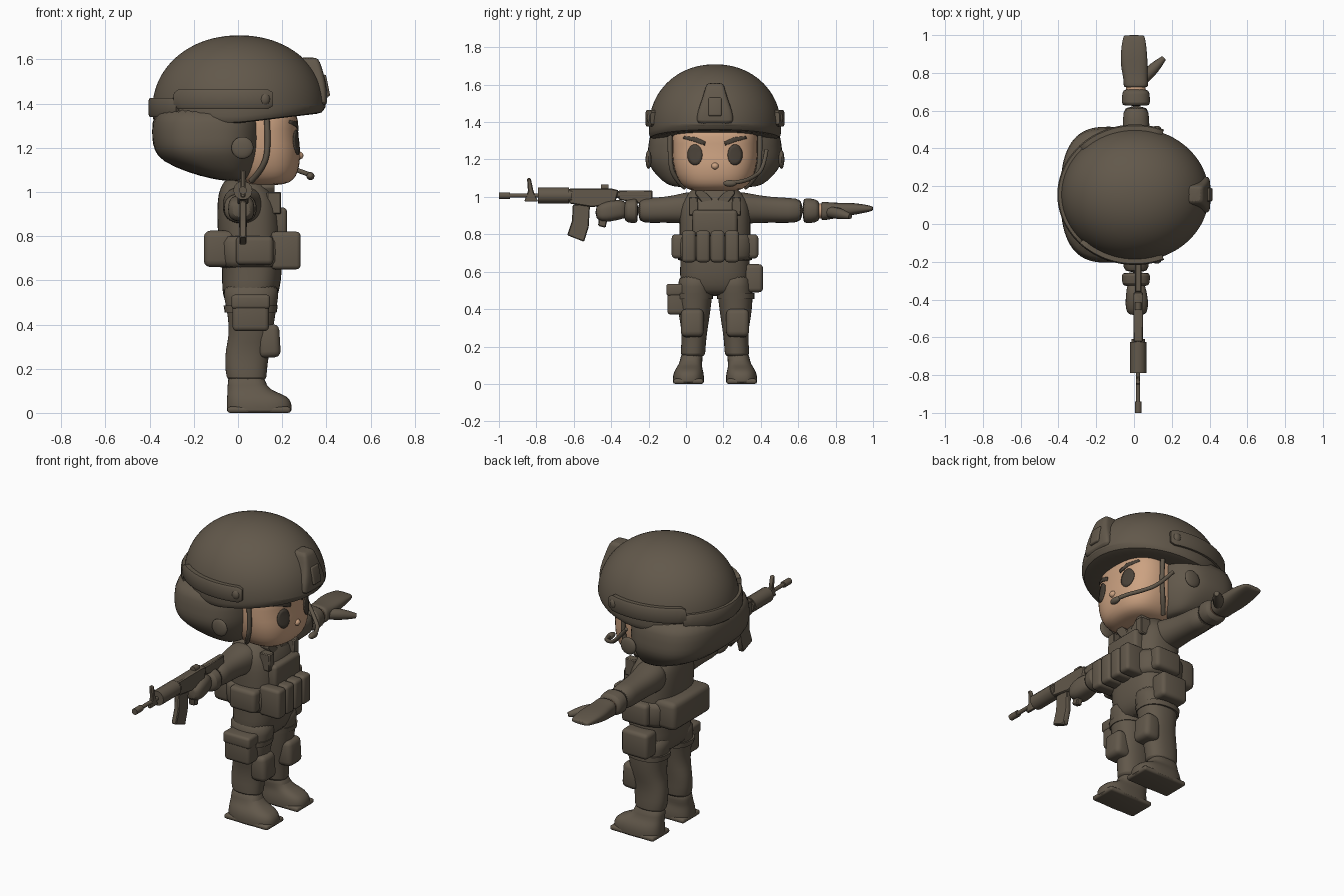
import bpy, bmesh, math
from mathutils import Vector
from mathutils.bvhtree import BVHTree

if "Cube" in bpy.data.objects:
    bpy.data.objects.remove(bpy.data.objects["Cube"])

CY = 0.155  # body centre line; the figure faces +x


def material(name, rgb):
    m = bpy.data.materials.new(name)
    m.diffuse_color = (*rgb, 1)
    m.use_nodes = True
    m.node_tree.nodes["Principled BSDF"].inputs["Base Color"].default_value = m.diffuse_color
    return m


OLIVE = material("olive_brown", (0.122, 0.098, 0.070))
SKIN = material("skin_tan", (0.60, 0.36, 0.22))
DARK = material("dark_brown", (0.068, 0.054, 0.040))


def finish(name, bm, mat=OLIVE, subsurf=0):
    bmesh.ops.recalc_face_normals(bm, faces=bm.faces)
    me = bpy.data.meshes.new(name)
    bm.to_mesh(me)
    bm.free()
    me.materials.append(mat)
    ob = bpy.data.objects.new(name, me)
    bpy.context.collection.objects.link(ob)
    if subsurf:
        ob.modifiers.new("smooth", 'SUBSURF').levels = subsurf
    return ob


def loft(name, rings, axis='z', p=2.3, mat=OLIVE, subsurf=1, n=28, rule=None):
    """Skin rounded sections (t, u0, u1, v0, v1); u is x, v is the other axis."""
    bm = bmesh.new()
    loops = []
    for t, u0, u1, v0, v1 in rings:
        loop = []
        for i in range(n):
            a = 2 * math.pi * i / n
            c, s = math.cos(a), math.sin(a)
            u = (u0 + u1) / 2 + (u1 - u0) / 2 * math.copysign(abs(c) ** (2 / p), c)
            v = (v0 + v1) / 2 + (v1 - v0) / 2 * math.copysign(abs(s) ** (2 / p), s)
            co = Vector((u, v, t) if axis == 'z' else (u, t, v))
            loop.append(bm.verts.new(rule(co) if rule else co))
        loops.append(loop)
    for a, b in zip(loops, loops[1:]):
        for i in range(n):
            bm.faces.new((a[i], a[(i + 1) % n], b[(i + 1) % n], b[i]))
    bm.faces.new(loops[0])
    bm.faces.new(loops[-1])
    return finish(name, bm, mat, subsurf)


def body(rings):
    """Rings (z, x0, x1, half width) about the centre line."""
    return [(z, a, b, CY - h, CY + h) for z, a, b, h in rings]


def box(name, x, y, z, bevel=0.02, tilt=0):
    bm = bmesh.new()
    bmesh.ops.create_cube(bm, size=1)
    for v in bm.verts:
        v.co = [v.co[i] * (r[1] - r[0]) for i, r in enumerate((x, y, z))]
    bmesh.ops.bevel(bm, geom=bm.edges[:], offset=bevel, segments=3, affect='EDGES', profile=0.5)
    ob = finish(name, bm)
    ob.location = [sum(r) / 2 for r in (x, y, z)]
    ob.rotation_euler.y = tilt
    return ob


def prism(name, yz, x0, x1):
    bm = bmesh.new()
    f = bm.faces.new([bm.verts.new((x0, y, z)) for y, z in yz])
    r = bmesh.ops.extrude_face_region(bm, geom=[f])
    for v in r['geom']:
        if isinstance(v, bmesh.types.BMVert):
            v.co.x = x1
    bmesh.ops.bevel(bm, geom=bm.edges[:], offset=0.005, segments=1, affect='EDGES')
    return finish(name, bm)


def ball(name, c, r, mat=OLIVE):
    bm = bmesh.new()
    bmesh.ops.create_uvsphere(bm, u_segments=24, v_segments=14, radius=1)
    for v in bm.verts:
        v.co = [c[i] + v.co[i] * r[i] for i in range(3)]
    return finish(name, bm, mat)


def tube(name, pts, r):
    """Round tube through the points; r is one radius per point."""
    cu = bpy.data.curves.new(name, 'CURVE')
    cu.dimensions, cu.bevel_depth, cu.bevel_resolution, cu.use_fill_caps = '3D', 1, 3, True
    sp = cu.splines.new('NURBS')
    sp.points.add(len(pts) - 1)
    sp.use_endpoint_u, sp.order_u = True, 3
    for q, co, rad in zip(sp.points, pts, r):
        q.co, q.radius = (*co, 1), rad
    cu.materials.append(OLIVE)
    ob = bpy.data.objects.new(name, cu)
    bpy.context.collection.objects.link(ob)
    bpy.context.view_layer.objects.active = ob
    ob.select_set(True)
    bpy.ops.object.convert(target='MESH')
    ob.select_set(False)


def band(name, a0, a1, z0, z1, grow):
    """Raised strip hugging the helmet between two angles in degrees."""
    bm = bmesh.new()
    n, rows = 20, []
    for i in range(n + 1):
        a = math.radians(a0 + (a1 - a0) * i / n)
        e = 0.7 if i in (0, n) else 1
        zm, h = (z0 + z1) / 2, (z1 - z0) / 2 * e
        rows.append([bm.verts.new((0.005 + (0.395 + g) * math.cos(a), CY + (0.355 + g) * math.sin(a), z))
                     for g, z in ((-.04, zm - h), (grow * .6, zm - h), (grow, zm - h * .7),
                                  (grow, zm + h * .7), (grow * .6, zm + h), (-.04, zm + h))])
    for p, q in zip(rows, rows[1:]):
        for j in range(6):
            bm.faces.new((p[j], p[(j + 1) % 6], q[(j + 1) % 6], q[j]))
    bm.faces.new(rows[0])
    bm.faces.new(rows[-1])
    return finish(name, bm)


# Head
face = loft("face", body([(1.03, .02, .18, .10), (1.04, -.02, .235, .15), (1.07, -.06, .265, .185),
                          (1.12, -.1, .28, .212), (1.19, -.12, .285, .228), (1.25, -.12, .272, .23),
                          (1.32, -.12, .275, .23), (1.40, -.1, .26, .22)]), p=2.6, mat=SKIN)
ball("nose", (.278, CY, 1.165), (.018, .02, .018), SKIN)
dg = bpy.context.evaluated_depsgraph_get()
tree = BVHTree.FromObject(face, dg)


def decal(name, outline):
    """Thin plate laid on the face surface."""
    bm = bmesh.new()
    n = len(outline)
    cy, cz = (sum(p[i] for p in outline) / n for i in (0, 1))

    def put(y, z):
        hit = tree.ray_cast(Vector((1, y, z)), Vector((-1, 0, 0)))[0]
        return bm.verts.new((hit.x + 0.005, y, z))
    rings = [[put(cy + (y - cy) * k, cz + (z - cz) * k) for y, z in outline] for k in (1, .66, .33)]
    for a, b in zip(rings, rings[1:]):
        for i in range(n):
            bm.faces.new((a[i], a[(i + 1) % n], b[(i + 1) % n], b[i]))
    bm.faces.new(rings[-1])
    ob = finish(name, bm, DARK)
    ob.modifiers.new("thick", 'SOLIDIFY').thickness = 0.006


for s, side in ((-1, "right"), (1, "left")):
    decal(side + "_eye", [(CY + s * .108 + .04 * math.cos(a), 1.225 + .056 * math.sin(a))
                          for a in (i * math.pi / 9 for i in range(18))])
    decal(side + "_eyebrow", [(CY + s * y, z) for y, z in
                              ((.055, 1.275), (.05, 1.295), (.10, 1.318), (.165, 1.325), (.172, 1.312), (.11, 1.295))])

# Helmet shell with its rim rising to the front
shell = []
for i in range(11):
    t = math.radians(4 + 86 * i / 10)
    k = math.sin(t) ** 0.95
    shell.append((1.38 + .33 * math.cos(t), .005 - .395 * k, .005 + .395 * k, CY - .355 * k, CY + .355 * k))
shell += [(1.34, -.39, .395, CY - .355, CY + .355), (1.31, -.38, .385, CY - .35, CY + .35),
          (1.31, -.35, .35, CY - .32, CY + .32)]
loft("helmet_shell", shell, p=2.0, n=40,
     rule=lambda c: Vector((c.x, c.y, c.z + (max(0, c.x) * .12 if c.z < 1.36 else 0))))
# Ear and neck cover below the shell
loft("helmet_neck_cover", body([(1.05, -.06, .03, .20), (1.06, -.12, .05, .24), (1.085, -.22, .075, .285),
                                (1.14, -.35, .10, .335), (1.19, -.38, .11, .362), (1.24, -.39, .115, .362),
                                (1.31, -.39, .115, .352), (1.40, -.37, .11, .335)]), p=2.7, n=40)
for s, side in ((-1, "right"), (1, "left")):
    band(side + "_helmet_rail", s * 68, s * 136, 1.375, 1.465, .017)
    ball(side + "_helmet_bolt", (.12, CY + s * .345, 1.42), (.025, .02, .03))
    tube(side + "_chin_strap", [(.13, CY + s * .24, 1.33), (.14, CY + s * .243, 1.2), (.11, CY + s * .22, 1.10),
                                (.06, CY + s * .16, 1.05)], [.013] * 4)
    ball(side + "_ear_button", (.02, CY + s * .355, 1.2), (.05, .016, .05))
band("helmet_rear_band", 134, 226, 1.34, 1.425, .016)
loft("helmet_front_mount", [(1.39, .33, .395, .07, .24), (1.40, .32, .405, .055, .255), (1.46, .30, .405, .06, .25),
                            (1.53, .28, .39, .09, .22), (1.595, .27, .37, .105, .205),
                            (1.61, .28, .355, .115, .195)], p=5)
box("front_mount_plate", (.375, .408), (.12, .19), (1.43, 1.53), .008, -.2)
# Headset microphone
tube("microphone_boom", [(.09, .43, 1.25), (.17, .415, 1.15), (.25, .36, 1.105), (.32, .30, 1.08),
                         (.33, .24, 1.075)], [.011] * 5)
ball("microphone", (.328, .235, 1.072), (.018, .036, .018))

# Torso, collar and vest
loft("torso", body([(.47, -.03, .14, .13), (.50, -.06, .17, .175), (.56, -.075, .19, .19), (.64, -.07, .20, .185),
                    (.75, -.085, .20, .19), (.85, -.095, .20, .19), (.93, -.095, .19, .19), (.99, -.09, .165, .175),
                    (1.03, -.075, .13, .13), (1.07, -.05, .11, .10)]), p=2.6)
for s, side in ((-1, "right"), (1, "left")):
    prism(side + "_collar_flap", [(CY + s * y, z) for y, z in ((.01, .985), (.06, .955), (.11, 1.02), (.09, 1.06))],
          .09, .165)
    prism(side + "_shoulder_strap", [(CY + s * y, z) for y, z in ((.09, .90), (.14, .90), (.14, 1.0), (.09, 1.0))],
          .13, .195)
loft("vest_belt", body([(.65, -.09, .20, .195), (.67, -.10, .215, .21), (.79, -.11, .215, .21),
                        (.81, -.10, .20, .195)]), p=3)
box("chest_panel", (.10, .222), (.035, .275), (.79, .93), .02)
for i in range(4):
    y = -.022 + i * .077
    box(f"magazine_pouch_{i + 1}", (.15, .283), (y, y + .074), (.65, .82), .018)
for s, side in ((-1, "right"), (1, "left")):
    box(side + "_hip_pouch", (-.01, .16), sorted((CY + s * .14, CY + s * .232)), (.67, .80), .022)
box("back_pouch", (-.155, -.01), (-.02, .33), (.66, .825), .03)

# Legs, boots, knee pads
for s, side in ((-1, "right"), (1, "left")):
    def side_rings(rows):
        return [(z, a, b, *sorted((CY + s * p, CY + s * q))) for z, a, b, p, q in rows]
    loft(side + "_trouser_leg", side_rings([
        (.145, -.04, .12, .065, .17), (.155, -.052, .13, .05, .185), (.21, -.06, .132, .05, .18),
        (.29, -.057, .145, .04, .178), (.35, -.04, .155, .03, .192), (.44, -.045, .168, .018, .202),
        (.52, -.065, .183, .01, .20), (.60, -.07, .19, .01, .19)]))
    loft(side + "_boot", side_rings([
        (0, -.045, .235, .065, .22), (.004, -.052, .243, .058, .226), (.045, -.052, .245, .058, .226),
        (.075, -.05, .225, .065, .215), (.095, -.048, .17, .07, .20), (.12, -.047, .125, .068, .187),
        (.18, -.047, .122, .062, .18)]), p=2.7)
    box(side + "_boot_sole", (-.048, .238), sorted((CY + s * .062, CY + s * .222)), (0, .028), .012)
    box(side + "_knee_pad", (.09, .19), sorted((CY + s * .06, CY + s * .182)), (.25, .40), .028, -.06)
    loft(side + "_thigh_strap", side_rings([(.455, -.06, .175, .012, .21), (.485, -.065, .18, .01, .21)]), subsurf=0)
box("right_thigh_pouch", (-.025, .14), (-.10, .01), (.37, .53), .02)
box("right_pouch_flap", (-.03, .145), (-.105, .0), (.47, .535), .015)
box("left_thigh_pouch", (-.03, .14), (.31, .412), (.49, .64), .022)

# Arms: the right one is the left one mirrored and a little shorter
SLEEVE = [(.24, -.07, .12, .85, 1.03), (.31, -.07, .11, .855, 1.025), (.37, -.068, .098, .86, 1.012),
          (.45, -.06, .085, .862, 1.0), (.55, -.06, .08, .86, .995), (.63, -.055, .078, .865, .99)]
CUFF = [(.625, -.055, .075, .87, .985), (.635, -.067, .087, .857, .995), (.70, -.063, .083, .862, .988),
        (.715, -.05, .07, .88, .97)]
for side, f in (("left", lambda y: y), ("right", lambda y: .026 - (y - .28) * .82)):
    loft(side + "_sleeve", [(f(r[0]), *r[1:]) for r in SLEEVE], 'y')
    loft(side + "_cuff", [(f(r[0]), *r[1:]) for r in CUFF], 'y')
loft("left_wrist", [(.68, -.042, .062, .885, .965), (.74, -.042, .062, .885, .965)], 'y', mat=SKIN, subsurf=0)
loft("left_glove", [(.722, -.05, .07, .878, .972), (.73, -.056, .076, .873, .975), (.77, -.055, .073, .88, .97),
                    (.83, -.07, .073, .89, .968), (.90, -.072, .07, .905, .968), (.97, -.062, .062, .917, .957),
                    (.995, -.055, .055, .925, .95), (1.0, -.045, .045, .93, .945)], 'y', p=2.8)
tube("left_thumb", [(.03, .75, .92), (.08, .80, .915), (.12, .84, .905), (.158, .878, .895)], [.03, .032, .027, .014])
loft("right_fist", [(-.31, -.035, .055, .89, .97), (-.35, -.04, .065, .88, .985), (-.40, -.045, .075, .868, .985),
                    (-.45, -.045, .075, .865, .97), (-.485, -.03, .06, .885, .95)], 'y', p=2.8)

# Rifle, pointing along -y
GX = .022


def round_bar(name, y0, y1, r, z=1.007):
    loft(name, [(y, GX - r, GX + r, z - r, z + r) for y in (y0, y1)], 'y', p=2, subsurf=0, n=14)


round_bar("rifle_barrel", -.96, -.78, .011)
round_bar("rifle_muzzle", -1.0, -.94, .018)
round_bar("rifle_handguard", -.79, -.625, .043)
round_bar("rifle_handguard_ring", -.635, -.61, .036)
round_bar("rifle_rear_sight", -.455, -.415, .017, 1.05)
round_bar("rifle_stock_tube", -.40, -.20, .018, 1.012)
prism("rifle_front_sight", [(-.865, .975), (-.79, .975), (-.815, 1.03), (-.83, 1.10), (-.85, 1.10), (-.845, 1.03)],
      .011, .033)
prism("rifle_receiver", [(-.625, .965), (-.50, .945), (-.38, .965), (-.36, 1.035), (-.40, 1.045), (-.625, 1.045)],
      -.003, .047)
prism("rifle_magazine", [(-.635, .795), (-.545, .76), (-.52, .84), (-.513, .96), (-.605, .96), (-.61, .87)],
      .006, .038)
prism("rifle_grip", [(-.47, .845), (-.43, .835), (-.40, .97), (-.46, .97)], .004, .04)
prism("rifle_stock", [(-.36, .985), (-.20, .955), (-.18, .96), (-.18, 1.035), (-.36, 1.035)], .005, .039)

# Smooth shading that keeps hard edges
bpy.ops.object.select_all(action='SELECT')
bpy.ops.object.shade_smooth_by_angle(angle=math.radians(42))
